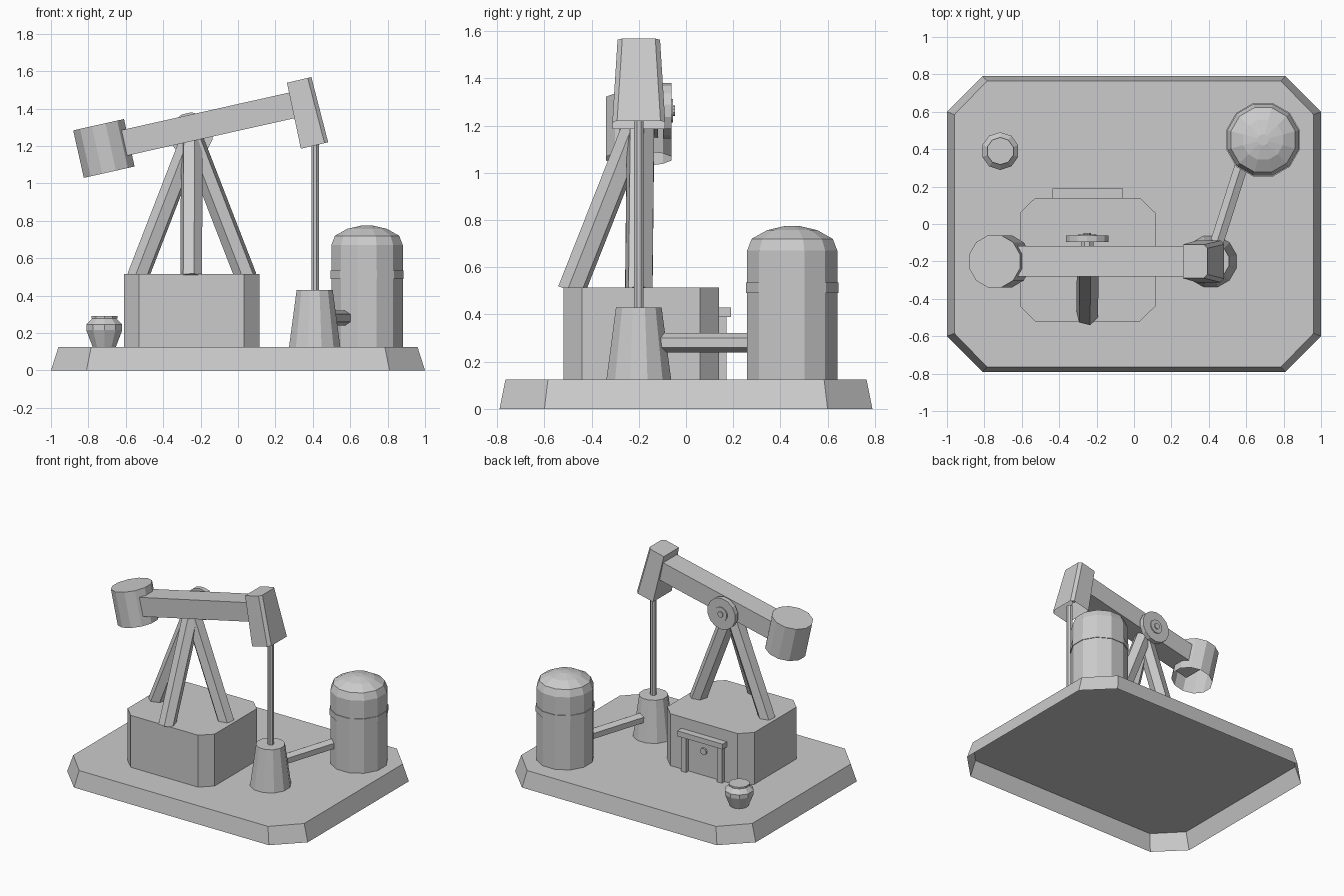
import bpy, bmesh, math
from mathutils import Vector, Matrix

old = bpy.data.objects.get("Cube")
if old:
    bpy.data.objects.remove(old)

grey = bpy.data.materials.new("plain_grey")
grey.use_nodes = True
grey.diffuse_color = (0.6, 0.6, 0.6, 1)
grey.node_tree.nodes["Principled BSDF"].inputs["Base Color"].default_value = grey.diffuse_color


def loft(name, rings, matrix=Matrix(), closed=False):
    """Skin a stack of counter-clockwise rings; cap the top, and the bottom if closed."""
    bm = bmesh.new()
    loops = [[bm.verts.new(p) for p in ring] for ring in rings]
    n = len(loops[0])
    for low, high in zip(loops, loops[1:]):
        for i in range(n):
            j = (i + 1) % n
            bm.faces.new((low[i], low[j], high[j], high[i]))
    bm.faces.new(loops[-1])
    if closed:
        bm.faces.new(loops[0][::-1])
    mesh = bpy.data.meshes.new(name)
    bm.to_mesh(mesh)
    bm.free()
    mesh.materials.append(grey)
    obj = bpy.data.objects.new(name, mesh)
    obj.matrix_world = matrix
    bpy.context.collection.objects.link(obj)


def circle(r, z, sides):
    step = math.tau / sides
    return [(r * math.cos((i + 0.5) * step), r * math.sin((i + 0.5) * step), z) for i in range(sides)]


def lathe(name, profile, sides, matrix=Matrix(), closed=False):
    loft(name, [circle(r, z, sides) for r, z in profile], matrix, closed)


def bar(name, a, b, r, sides, roll=0):
    a, b = Vector(a), Vector(b)
    turn = (b - a).to_track_quat('Z', 'Y').to_matrix().to_4x4()
    spin = Matrix.Rotation(math.radians(roll), 4, 'Z')
    lathe(name, [(r, 0), (r, (b - a).length)], sides, Matrix.Translation(a) @ turn @ spin, True)


def octagon(hx, hy, cx, cy, z):
    return [(hx, cy, z), (cx, hy, z), (-cx, hy, z), (-hx, cy, z),
            (-hx, -cy, z), (-cx, -hy, z), (cx, -hy, z), (hx, -cy, z)]


def box(name, lo, hi, matrix=Matrix()):
    rings = [[(lo[0], lo[1], z), (hi[0], lo[1], z), (hi[0], hi[1], z), (lo[0], hi[1], z)]
             for z in (lo[2], hi[2])]
    loft(name, rings, matrix, True)


move = Matrix.Translation
DECK = 0.125
ROW = -0.2  # y of the pumping mechanism

# Hollow ground slab and machine house
loft("base_slab", [octagon(1, 0.79, 0.81, 0.6, 0), octagon(0.96, 0.765, 0.785, 0.585, DECK)])
loft("machine_house", [octagon(0.362, 0.33, 0.28, 0.25, z) for z in (DECK, 0.515)],
     move((-0.248, -0.19, 0)))

# Rear doorway
box("door_lintel", (-0.437, 0.13, 0.39), (-0.06, 0.19, 0.43))
for side, x in (("left", -0.1), ("right", -0.4)):
    box(f"door_post_{side}", (x - 0.02, 0.13, DECK), (x + 0.02, 0.172, 0.39))
bar("door_knob", (-0.25, 0.13, 0.31), (-0.25, 0.155, 0.31), 0.025, 10)

# Tripod legs meeting under the beam
apex = Vector((-0.247, -0.192, 1.245))
for name, foot in (("left", (0.043, ROW)), ("right", (-0.537, ROW)), ("front", (-0.25, -0.487))):
    bar(f"leg_{name}", (*foot, 0.498), apex, 0.06, 6, roll=15)

# Pivot wheel behind the beam
for name, y, r, sides in (("axle", -0.08, 0.035, 8), ("pivot_wheel", -0.062, 0.117, 14),
                          ("wheel_hub", -0.055, 0.052, 12), ("wheel_cap", -0.047, 0.022, 10)):
    start = ROW if name == "axle" else -0.097
    bar(name, (-0.25, start, 1.263), (-0.25, y, 1.263), r, sides)

# Tilted walking beam with its hollow counterweight
tilt = Matrix.Rotation(math.radians(-12.6), 4, 'Y')
frame = move((-0.245, ROW, 1.298)) @ tilt
box("walking_beam", (-0.49, -0.082, -0.07), (0.58, 0.082, 0.07), frame)
lathe("counterweight", [(0.144, -0.13), (0.144, 0.13)], 12, move((-0.717, ROW, 1.187)) @ tilt)


# Hollow tapered beam head with trimmed outer corners
def head_ring(hx, hy, z, c=0.02):
    return [(-hx, -hy, z), (hx - c, -hy, z), (hx, c - hy, z),
            (hx, hy - c, z), (hx - c, hy, z), (-hx, hy, z)]


loft("beam_head", [head_ring(0.075, 0.112, -0.18), head_ring(0.067, 0.09, 0.18)],
     move((0.368, ROW, 1.378)) @ Matrix.Rotation(math.radians(-13.2), 4, 'Y'))

# Wellhead, pump rod and pipe
lathe("wellhead", [(0.142, DECK), (0.1, 0.43)], 12, move((0.41, ROW, 0)))
bar("pump_rod", (0.412, ROW, 0.42), (0.412, ROW, 1.24), 0.022, 8)
bar("pipe", (0.43, -0.14, 0.28), (0.58, 0.33, 0.28), 0.041, 6)

# Storage tank with domed top and band
tank = move((0.69, 0.45, 0))
lathe("storage_tank", [(0.198, DECK), (0.198, 0.67), (0.178, 0.72), (0.11, 0.757), (0.03, 0.775)], 12, tank)
lathe("tank_band", [(0.203, 0.49), (0.203, 0.535)], 12, tank, True)

# Small pot on the deck
lathe("pot", [(0.065, DECK), (0.101, 0.215), (0.101, 0.245), (0.068, 0.278),
              (0.073, 0.278), (0.073, 0.29)], 10, move((-0.715, 0.39, 0)))
